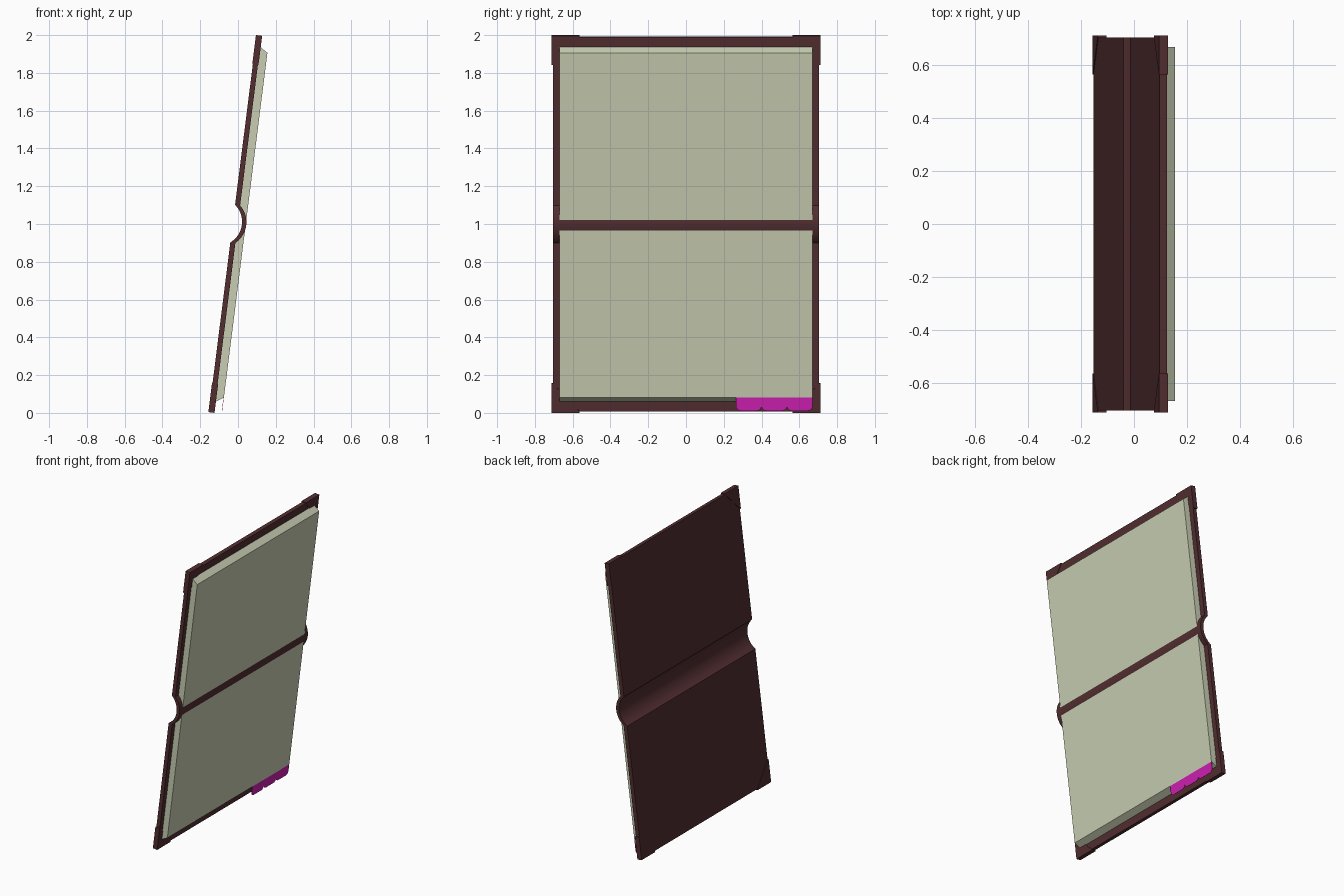
import bpy, bmesh, math
from mathutils import Matrix, Vector

cube = bpy.data.objects.get("Cube")
if cube:
    bpy.data.objects.remove(cube, do_unlink=True)


def material(name, rgb):
    m = bpy.data.materials.new(name)
    m.use_nodes = True
    m.diffuse_color = (*rgb, 1)
    m.node_tree.nodes["Principled BSDF"].inputs["Base Color"].default_value = (*rgb, 1)
    return m


leather = material("dark red leather", (0.084, 0.027, 0.030))
paper = material("pale green paper", (0.578, 0.617, 0.445))
magenta = material("magenta", (0.63, 0.014, 0.445))

# Book frame: local x is the thickness, y the width, z the length; leaning back
LEAN = Matrix.Translation((-0.028, 0, 1.002)) @ Matrix.Rotation(math.radians(7.2), 4, 'Y')
BOARD, PAGE_TOP = 0.027, 0.069
HINGE, RISE = 0.1, 0.045


def prism(name, points, offset, mat, smooth=False):
    """Sweep a flat outline along an offset into a closed solid."""
    bm = bmesh.new()
    face = bm.faces.new([bm.verts.new(p) for p in points])
    new = bmesh.ops.extrude_face_region(bm, geom=[face], use_keep_orig=True)["geom"]
    bmesh.ops.translate(bm, vec=Vector(offset),
                        verts=[g for g in new if isinstance(g, bmesh.types.BMVert)])
    bmesh.ops.recalc_face_normals(bm, faces=bm.faces)
    me = bpy.data.meshes.new(name)
    bm.to_mesh(me)
    bm.free()
    me.transform(LEAN)
    me.materials.append(mat)
    ob = bpy.data.objects.new(name, me)
    bpy.context.collection.objects.link(ob)
    if smooth:
        bpy.ops.object.select_all(action='DESELECT')
        ob.select_set(True)
        bpy.context.view_layer.objects.active = ob
        bpy.ops.object.shade_smooth_by_angle(angle=math.radians(25))
    return ob


def arch(base, rise, steps=20):
    """Arc over the spine, from the lower hinge to the upper one."""
    r = (HINGE ** 2 + rise ** 2) / (2 * rise)
    a = math.asin(HINGE / r)
    angles = [a * (2 * i / steps - 1) for i in range(steps + 1)]
    return [(base + rise - r + r * math.cos(t), r * math.sin(t)) for t in angles]


# Cover: two boards joined by a spine arched towards the pages
end = 0.999
outer = [(0, -end)] + arch(0, RISE + 0.004) + [(0, end)]
inner = [(BOARD, -end)] + arch(BOARD, RISE) + [(BOARD, end)]
prism("cover", [(w, -0.705, u) for w, u in outer + inner[::-1]],
      (0, 1.41, 0), leather, smooth=True)

# Page blocks: slanted fore edge, inner end resting on the arched spine
slope = [(w, u) for w, u in arch(BOARD, RISE) if u > 0 and w < PAGE_TOP]
for side, label in ((-1, "lower"), (1, "upper")):
    outline = [(BOARD, 0.947)] + slope[::-1] + [(PAGE_TOP, 0.0215), (PAGE_TOP, 0.92)]
    prism(label + "_pages", [(w, -0.67, side * u) for w, u in outline],
          (0, 1.34, 0), paper)

# Corner guards
guard = [(0.712, 1.006), (0.565, 1.006), (0.565, 0.998), (0.705, 0.85), (0.712, 0.85)]
for sy, across in ((-1, "right"), (1, "left")):
    for sz, label in ((-1, "lower"), (1, "upper")):
        prism(f"{label}_{across}_corner", [(-0.003, sy * y, sz * u) for y, u in guard],
              (BOARD + 0.006, 0, 0), leather)

# Bookmark tabs with rounded lower corners
width, radius, bottom = 0.135, 0.025, -0.99
for i in range(3):
    y0 = 0.265 + i * width
    outline = [(y0 + width, -0.919), (y0, -0.919)]
    for cy, start in ((y0 + radius, 180), (y0 + width - radius, 270)):
        for k in range(6):
            t = math.radians(start + 18 * k)
            outline.append((cy + radius * math.cos(t), bottom + radius + radius * math.sin(t)))
    prism(f"bookmark_tab_{i + 1}", [(PAGE_TOP - 0.002, y, u) for y, u in outline],
          (0.002, 0, 0), magenta)
